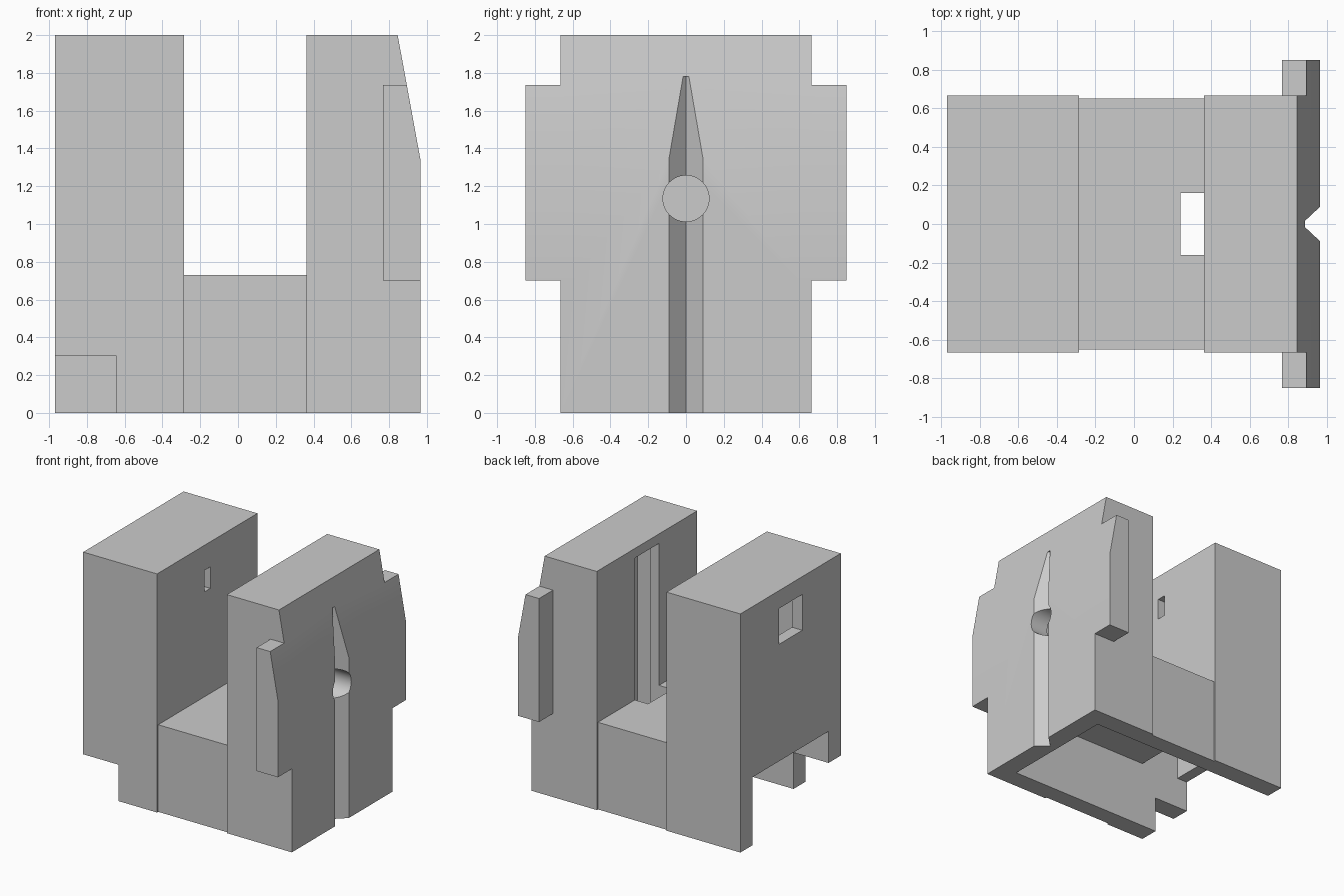
import bpy, bmesh
from math import radians
from mathutils import Matrix, Vector

default = bpy.data.objects.get("Cube")
if default:
    bpy.data.objects.remove(default, do_unlink=True)

grey = bpy.data.materials.new("light grey plastic")
colour = (0.6, 0.6, 0.6, 1)
grey.diffuse_color = colour
grey.use_nodes = True
grey.node_tree.nodes["Principled BSDF"].inputs["Base Color"].default_value = colour


def to_object(name, bm):
    bmesh.ops.recalc_face_normals(bm, faces=bm.faces)
    mesh = bpy.data.meshes.new(name)
    bm.to_mesh(mesh)
    bm.free()
    mesh.materials.append(grey)
    obj = bpy.data.objects.new(name, mesh)
    bpy.context.collection.objects.link(obj)
    return obj


def prism(name, points, extrude):
    bm = bmesh.new()
    face = bm.faces.new([bm.verts.new(p) for p in points])
    ext = bmesh.ops.extrude_face_region(bm, geom=[face])
    moved = [v for v in ext["geom"] if isinstance(v, bmesh.types.BMVert)]
    bmesh.ops.translate(bm, verts=moved, vec=Vector(extrude))
    if not face.is_valid or len(bm.faces) < len(points) + 2:
        bm.faces.new([v for v in bm.verts if v not in moved])
    return to_object(name, bm)


def box(name, x, y, z):
    bm = bmesh.new()
    bmesh.ops.create_cube(bm, size=1)
    for v in bm.verts:
        v.co = [r[0] if c < 0 else r[1] for c, r in zip(v.co, (x, y, z))]
    return to_object(name, bm)


def combine(target, tool, operation):
    mod = target.modifiers.new(tool.name, 'BOOLEAN')
    mod.operation = operation
    mod.solver = 'EXACT'
    mod.object = tool
    bpy.context.view_layer.objects.active = target
    bpy.ops.object.modifier_apply(modifier=mod.name)
    bpy.data.objects.remove(tool, do_unlink=True)


# Solid outside: two uprights, a bridge between them and side wings
body = box("clamp_body", (-0.97, -0.285), (-0.665, 0.665), (0, 2))
for part in (
    box("front_upright", (0.362, 0.965), (-0.665, 0.665), (0, 2)),
    box("bridge", (-0.4, 0.5), (-0.65, 0.65), (0, 0.73)),
    box("left_wing", (0.768, 0.965), (0.6, 0.85), (0.7, 1.735)),
    box("right_wing", (0.768, 0.965), (-0.85, -0.6), (0.7, 1.735)),
):
    combine(body, part, 'UNION')

# Sloped upper part of the outer face
slope = prism("slope_cutter",
              [(0.965, -1, 1.345), (0.827, -1, 2.1), (1.2, -1, 2.1), (1.2, -1, 1.345)],
              (0, 2, 0))
combine(body, slope, 'DIFFERENCE')

# Hollow inside, open below, with a shaft up each upright
inner = (-0.503, 0.503)
for cutter in (
    box("base_cavity", (-1.1, 0.8), inner, (-0.1, 0.57)),
    box("back_shaft", (-0.874, -0.51), inner, (0.4, 1.92)),
    box("front_shaft", (0.442, 0.8), inner, (0.4, 1.92)),
    box("foot_notch", (-1.1, -0.645), (-0.8, -0.4), (-0.1, 0.305)),
    # Openings in the walls
    box("bridge_slot", (0.24, 0.55), (-0.16, 0.16), (0.5, 0.9)),
    box("upright_slot", (0.3, 0.55), (-0.16, 0.16), (0.65, 1.92)),
    box("back_window", (-1.1, -0.8), (-0.155, 0.155), (1.55, 1.85)),
    box("small_window", (-0.6, -0.2), (-0.04, 0.04), (1.61, 1.79)),
):
    combine(body, cutter, 'DIFFERENCE')

# The slot must not cover the bridge beyond its opening, only a V groove outside
groove = prism("groove_cutter",
               [(0.869, 0, -0.1), (1.05, 0.17, -0.1), (1.05, -0.17, -0.1)],
               (0, 0, 1.88))
combine(body, groove, 'DIFFERENCE')

# Round hole in the outer face
bm = bmesh.new()
bmesh.ops.create_cone(bm, cap_ends=True, segments=48, radius1=0.122, radius2=0.122,
                      depth=0.4,
                      matrix=Matrix.Translation((0.9, 0, 1.135)) @ Matrix.Rotation(radians(90), 4, 'Y'))
combine(body, to_object("round_hole_cutter", bm), 'DIFFERENCE')

# Smooth shading with sharp edges kept
bpy.ops.object.select_all(action='DESELECT')
body.select_set(True)
bpy.context.view_layer.objects.active = body
bpy.ops.object.shade_smooth_by_angle(angle=radians(30))
